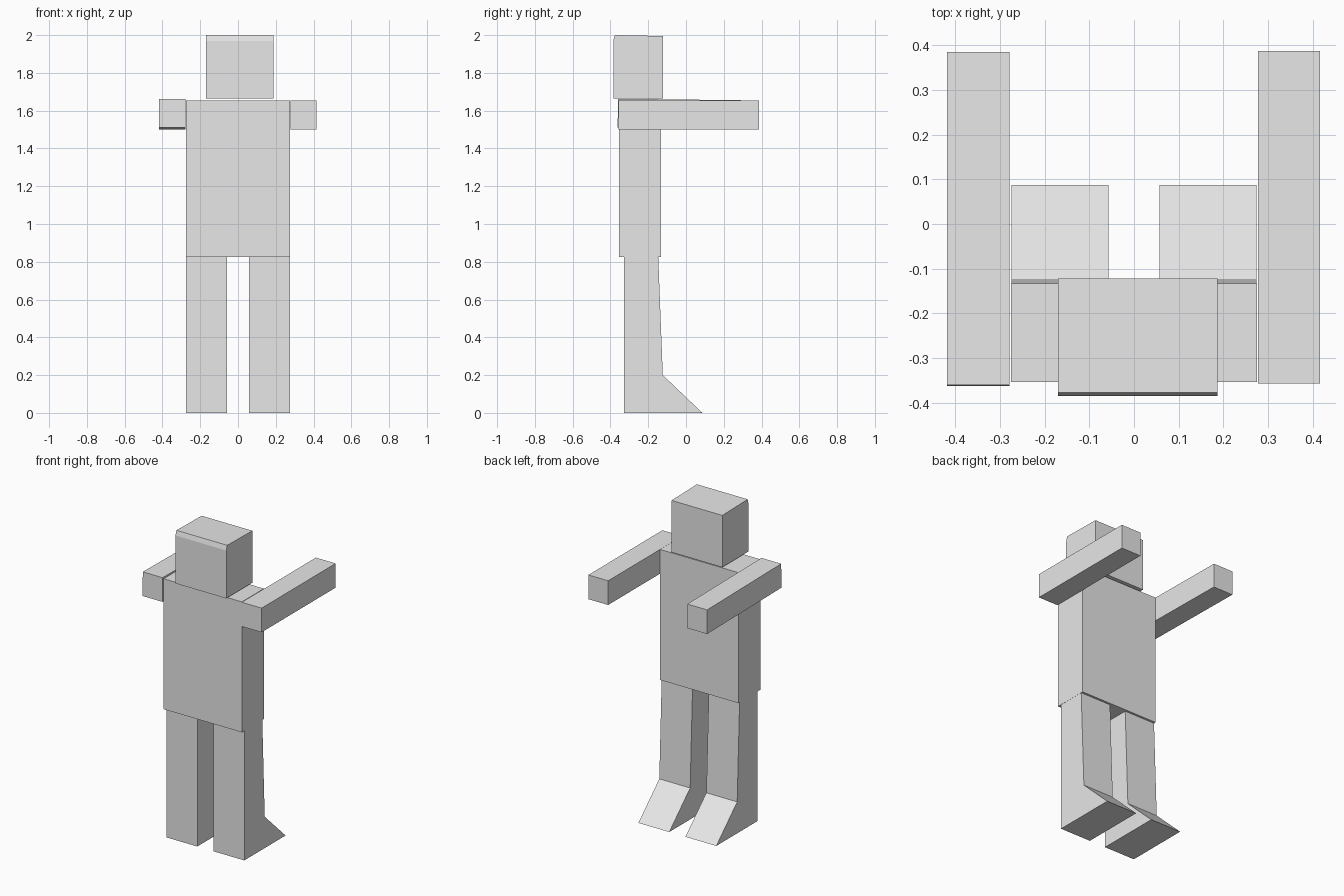
import bpy
import bmesh

cube = bpy.data.objects.get("Cube")
if cube:
    bpy.data.objects.remove(cube, do_unlink=True)

# Single plain grey
grey = bpy.data.materials.new("light grey")
grey.use_nodes = True
colour = (0.8, 0.8, 0.8, 1)
grey.diffuse_color = colour
grey.node_tree.nodes["Principled BSDF"].inputs["Base Color"].default_value = colour


def extrude_profile(name, x0, x1, profile):
    """Solid made by sweeping a side profile of (y, z) points from x0 to x1."""
    bm = bmesh.new()
    face = bm.faces.new([bm.verts.new((x0, y, z)) for y, z in profile])
    swept = bmesh.ops.extrude_face_region(bm, geom=[face])["geom"]
    verts = [g for g in swept if isinstance(g, bmesh.types.BMVert)]
    bmesh.ops.translate(bm, verts=verts, vec=(x1 - x0, 0, 0))
    bmesh.ops.recalc_face_normals(bm, faces=bm.faces)
    mesh = bpy.data.meshes.new(name)
    bm.to_mesh(mesh)
    bm.free()
    mesh.materials.append(grey)
    obj = bpy.data.objects.new(name, mesh)
    bpy.context.collection.objects.link(obj)
    return obj


# Head, with a slightly sloped crown and a narrow bevelled edge
extrude_profile("head", -0.17, 0.187, [
    (-0.385, 1.665), (-0.122, 1.665), (-0.122, 1.995), (-0.377, 2.0), (-0.385, 1.97)])

# Torso
extrude_profile("torso", -0.275, 0.275, [
    (-0.354, 0.825), (-0.133, 0.825), (-0.133, 1.655), (-0.354, 1.655)])

# Outstretched arms, one tilted very slightly
extrude_profile("left_arm", 0.277, 0.416, [
    (-0.357, 1.5), (0.387, 1.5), (0.387, 1.654), (-0.357, 1.654)])
extrude_profile("right_arm", -0.418, -0.279, [
    (-0.362, 1.51), (0.384, 1.5), (0.385, 1.654), (-0.36, 1.663)])

# Legs, each ending in a wedge-shaped foot
leg_profile = [(-0.328, 0), (0.087, 0), (-0.123, 0.2), (-0.147, 0.825), (-0.328, 0.825)]
for side, sign in (("left", 1), ("right", -1)):
    extrude_profile(side + "_leg", sign * 0.057, sign * 0.274, leg_profile)
